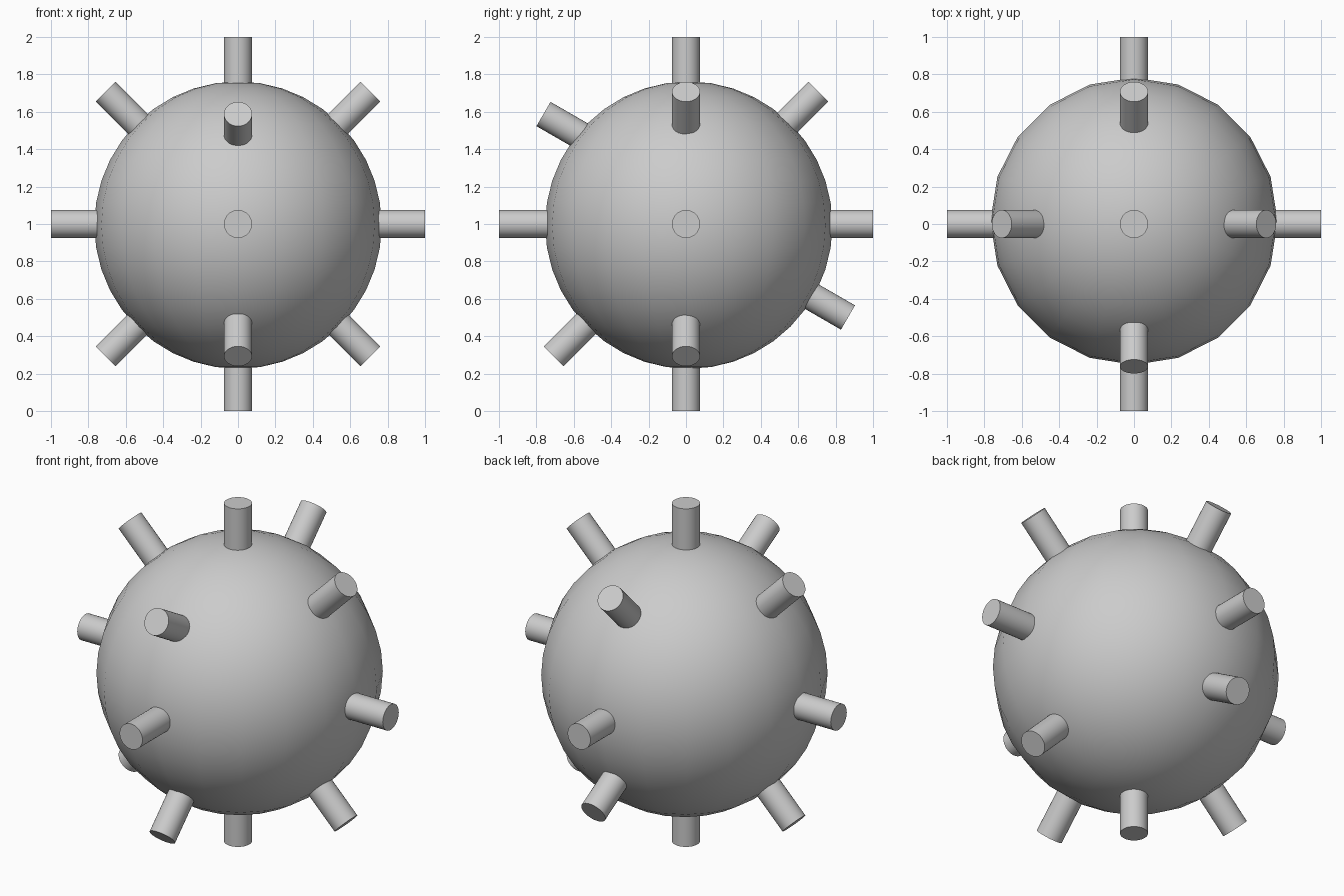
import bpy
from math import radians, sin, cos
from mathutils import Vector

if "Cube" in bpy.data.objects:
    bpy.data.objects.remove(bpy.data.objects["Cube"])

CENTRE = Vector((0, 0, 1))
PIN_RADIUS = 0.075
PIN_LENGTH = 0.42

# Round body
bpy.ops.mesh.primitive_uv_sphere_add(segments=20, ring_count=20, radius=0.768,
                                     location=(0, 0.015, 0.994))
body = bpy.context.object
body.name = "round_body"
bpy.ops.object.shade_smooth()


def pin(name, tip, direction):
    """Straight pin ending at tip, its root buried in the body."""
    d = Vector(direction).normalized()
    bpy.ops.mesh.primitive_cylinder_add(vertices=32, radius=PIN_RADIUS, depth=PIN_LENGTH,
                                        location=Vector(tip) - d * PIN_LENGTH / 2)
    ob = bpy.context.object
    ob.name = name
    ob.rotation_mode = 'QUATERNION'
    ob.rotation_quaternion = d.to_track_quat('Z', 'Y')
    bpy.ops.object.shade_smooth_by_angle(angle=radians(30))


# Pins along the main axes
for axis in range(3):
    for sign in (-1, 1):
        d = Vector((0, 0, 0))
        d[axis] = sign
        pin("axis_pin", CENTRE + d, d)

# Diagonal pins on the left and right
for sx in (-1, 1):
    for sz in (-1, 1):
        d = Vector((sx, 0, sz)).normalized()
        pin("side_diagonal_pin", CENTRE + d, d)

# Diagonal pins at the lower front and upper back
for s in (-1, 1):
    d = Vector((0, s, s)).normalized()
    pin("front_back_diagonal_pin", CENTRE + d, d)

# Shallower pins at the lower back and upper front
shallow = Vector((0, cos(radians(30)), -sin(radians(30))))
pin("lower_back_pin", CENTRE + shallow, shallow)
pin("upper_front_pin", (0, -0.762, 1.588), -shallow)
